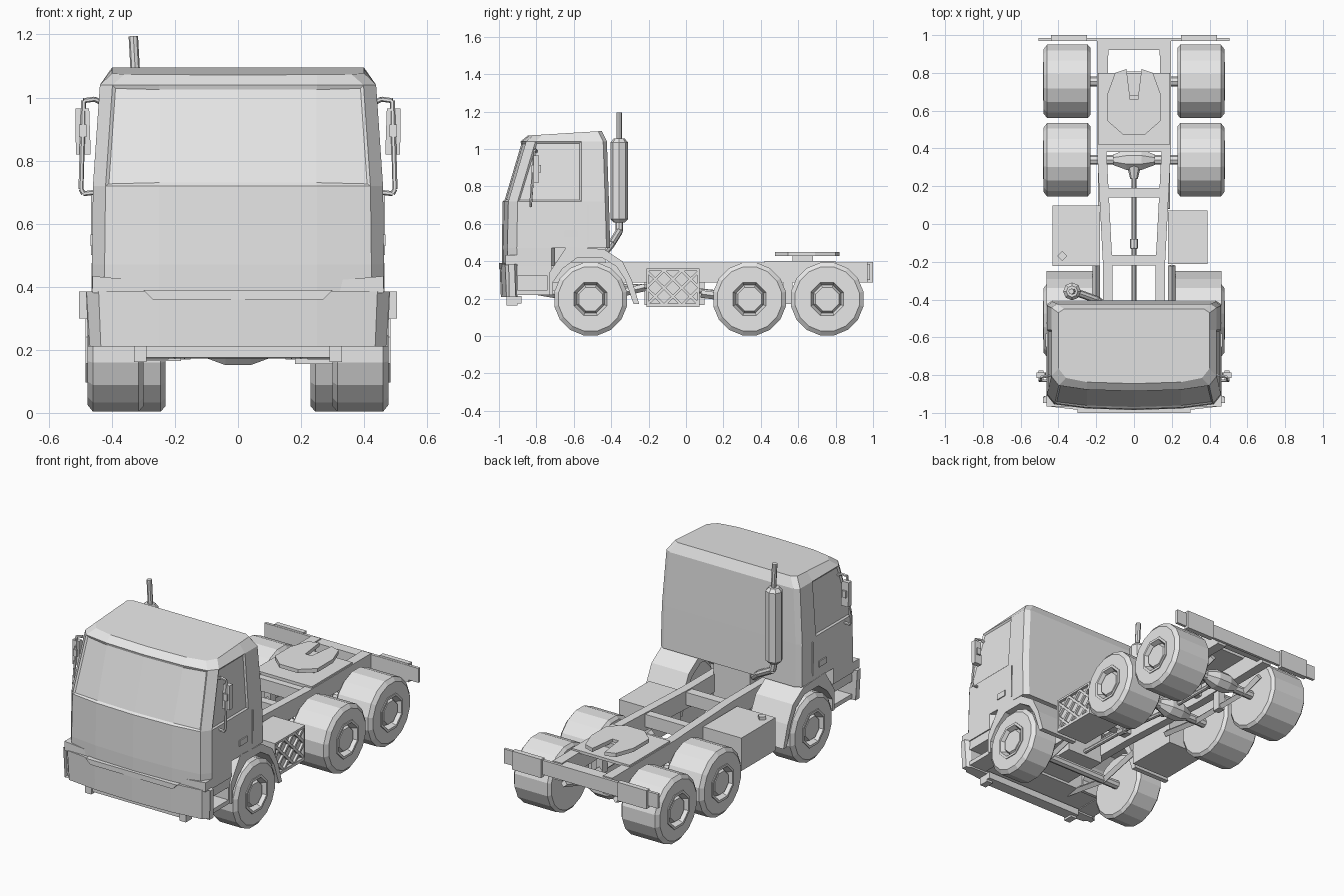
import bpy, bmesh, math
from mathutils import Vector, Matrix

cube = bpy.data.objects.get("Cube")
if cube:
    bpy.data.objects.remove(cube, do_unlink=True)

grey = bpy.data.materials.new("plain_grey")
grey.use_nodes = True
grey.diffuse_color = (0.8, 0.8, 0.8, 1)
grey.node_tree.nodes["Principled BSDF"].inputs["Base Color"].default_value = (0.8, 0.8, 0.8, 1)

SIDES = ((1, "left"), (-1, "right"))


def finish(name, bm):
    bmesh.ops.recalc_face_normals(bm, faces=bm.faces)
    mesh = bpy.data.meshes.new(name)
    bm.to_mesh(mesh)
    bm.free()
    mesh.materials.append(grey)
    ob = bpy.data.objects.new(name, mesh)
    bpy.context.scene.collection.objects.link(ob)
    return ob


def skin(rings, closed=True):
    """Join equal rings of points; cap both ends."""
    bm = bmesh.new()
    loops = [[bm.verts.new(p) for p in r] for r in rings]
    n = len(loops[0])
    grid = [[bm.faces.new((a[k], a[(k + 1) % n], b[(k + 1) % n], b[k])) for k in range(n)]
            for a, b in zip(loops, loops[1:])]
    bm.faces.new(loops[0])
    bm.faces.new(loops[-1])
    bmesh.ops.recalc_face_normals(bm, faces=bm.faces)
    return bm, grid


def prism(name, pts, axis, lo, hi):
    """Extrude a flat outline along one axis."""
    place = {"x": lambda p, t: (t, p[0], p[1]),
             "y": lambda p, t: (p[0], t, p[1]),
             "z": lambda p, t: (p[0], p[1], t)}[axis]
    return finish(name, skin([[place(p, t) for p in pts] for t in (lo, hi)])[0])


def box(name, x0, x1, y0, y1, z0, z1):
    return prism(name, [(x0, y0), (x1, y0), (x1, y1), (x0, y1)], "z", z0, z1)


def lathe(name, profile, centre, n, side=1):
    """Spin (x, radius) points around an x-parallel axis."""
    rings = []
    for x, r in profile:
        angles = [2 * math.pi * (k + 0.5) / n for k in range(n)]
        rings.append([(side * x, centre[0] + r * math.cos(a), centre[1] + r * math.sin(a))
                      for a in angles])
    return finish(name, skin(rings)[0])


def rod(name, path, r, n=8, r_end=None):
    """Straight tube pieces along a path."""
    bm = bmesh.new()
    for p, q in zip(path, path[1:]):
        p, q = Vector(p), Vector(q)
        d = q - p
        m = Matrix.Translation((p + q) / 2) @ d.to_track_quat("Z", "Y").to_matrix().to_4x4()
        bmesh.ops.create_cone(bm, cap_ends=True, segments=n, radius1=r,
                              radius2=r if r_end is None else r_end, depth=d.length, matrix=m)
    return finish(name, bm)


def cab_ring(w, front, rear, z0, z1=None, mid=None):
    """Plan outline with a bowed front; height runs from z0 at the front to z1 at the rear."""
    mid = (front + rear) / 2 if mid is None else mid
    half = [(0, front), (0.25, front + 0.008), (w - 0.04, front + 0.03), (w, front + 0.08),
            (w, mid), (w, rear - 0.02), (w - 0.03, rear)]
    ring = half + [(-x, y) for x, y in reversed(half[1:])]
    rise = 0 if z1 is None else z1 - z0
    return [(x, y, z0 + rise * (y - front) / (rear - front)) for x, y in ring]


# Cab shell with recessed windscreen and side windows
bm, grid = skin([cab_ring(0.463, -0.985, -0.405, 0.47, mid=-0.56),
                 cab_ring(0.46, -0.98, -0.412, 0.72, mid=-0.56),
                 cab_ring(0.438, -0.885, -0.423, 1.04, mid=-0.56),
                 cab_ring(0.40, -0.845, -0.45, 1.072, 1.096, mid=-0.56)])
band = grid[1]
for group in ([band[k] for k in (0, 1, 11, 12)], [band[3]], [band[9]]):
    bmesh.ops.inset_region(bm, faces=group, thickness=0.013, depth=-0.008)
finish("cab_shell", bm)

# Lower cab and bumper
finish("cab_lower", skin([cab_ring(0.462, -0.982, -0.70, 0.375),
                          cab_ring(0.463, -0.985, -0.70, 0.47)])[0])
finish("bumper", skin([cab_ring(0.475, -0.99, -0.90, 0.21),
                       cab_ring(0.482, -0.997, -0.90, 0.385)])[0])
prism("grille_lip", [(-0.30, 0.39), (-0.27, 0.36), (0.27, 0.36), (0.30, 0.39)], "y", -1.0, -0.95)
box("bumper_beam", -0.33, 0.33, -0.95, -0.88, 0.175, 0.215)
box("cab_floor", -0.35, 0.35, -0.94, -0.72, 0.225, 0.39)
box("engine", -0.12, 0.12, -0.86, -0.43, 0.24, 0.48)

# Front arch outline: outer edge, then inner edge back
arch = [(-0.73, 0.22), (-0.73, 0.34), (-0.64, 0.475), (-0.44, 0.465), (-0.34, 0.40),
        (-0.29, 0.30), (-0.25, 0.17), (-0.28, 0.17), (-0.325, 0.30), (-0.37, 0.37),
        (-0.45, 0.42), (-0.58, 0.42), (-0.66, 0.36), (-0.71, 0.29), (-0.71, 0.22)]
rail = [(0.135, 0.97), (0.195, 0.97), (0.195, 0.38), (0.165, -0.2), (0.165, -0.92),
        (0.115, -0.92), (0.115, -0.2), (0.145, 0.38)]

for s, tag in SIDES:
    # Bumper corners, steps and arches
    prism(tag + "_bumper_corner", [(s * 0.29, 0.38), (s * 0.33, 0.422), (s * 0.462, 0.434),
                                   (s * 0.462, 0.38)], "y", -0.965, -0.90)
    box(tag + "_step_panel", s * 0.34, s * 0.455, -0.93, -0.72, 0.32, 0.385)
    box(tag + "_step_tread", s * 0.34, s * 0.455, -0.93, -0.72, 0.22, 0.245)
    box(tag + "_step_post", s * 0.34, s * 0.455, -0.74, -0.72, 0.22, 0.385)
    box(tag + "_beam_bracket", s * 0.29, s * 0.33, -0.96, -0.90, 0.162, 0.22)
    prism(tag + "_front_fender", arch, "x", s * 0.22, s * 0.464)

    # Door seam and handle
    box(tag + "_door_seam", s * 0.455, s * 0.466, -0.528, -0.522, 0.5, 0.70)
    box(tag + "_door_handle", s * 0.455, s * 0.468, -0.65, -0.58, 0.53, 0.565)

    # Mirror on a tubular arm
    rod(tag + "_mirror_arm", [(s * 0.435, -0.80, 0.985), (s * 0.455, -0.805, 0.995),
                              (s * 0.49, -0.81, 0.99), (s * 0.498, -0.83, 0.71),
                              (s * 0.49, -0.83, 0.695), (s * 0.45, -0.83, 0.70)], 0.008, 6)
    prism(tag + "_mirror_head", [(s * 0.467, 0.82), (s * 0.514, 0.82), (s * 0.516, 0.965),
                                 (s * 0.472, 0.965)], "y", -0.815, -0.785)
    box(tag + "_mirror_clamp", s * 0.48, s * 0.505, -0.825, -0.775, 0.875, 0.915)

    # Chassis rail and springs
    prism(tag + "_chassis_rail", [(s * x, y) for x, y in rail], "z", 0.285, 0.392)
    rod(tag + "_rear_spring", [(s * 0.17, 0.08, 0.225), (s * 0.17, 0.34, 0.19),
                               (s * 0.17, 0.755, 0.19), (s * 0.17, 0.90, 0.235)], 0.02, 4)
    rod(tag + "_front_spring", [(s * 0.2, -0.86, 0.25), (s * 0.2, -0.51, 0.19),
                                (s * 0.2, -0.22, 0.26)], 0.02, 4)
    box(tag + "_spring_hanger", s * 0.15, s * 0.19, 0.52, 0.57, 0.17, 0.30)

    # Tail lamp plate
    box(tag + "_tail_lamp", s * 0.25, s * 0.44, 0.97, 1.0, 0.285, 0.395)

    # Wheels
    for y, inner, pos in ((-0.51, 0.30, "front"), (0.34, 0.23, "middle"), (0.755, 0.23, "rear")):
        lathe(f"{tag}_{pos}_tyre", [(inner, 0.10), (inner, 0.18), (inner + 0.015, 0.198),
                                    (0.46, 0.198), (0.478, 0.175), (0.478, 0.10), (0.44, 0.10)],
              (y, 0.198), 16, s)
        lathe(f"{tag}_{pos}_hub", [(0.43, 0.11), (0.483, 0.11), (0.483, 0.095), (0.45, 0.08),
                                   (0.472, 0.068), (0.472, 0.02)], (y, 0.198), 8, s)

# Chassis cross members and tail bar
for y0, y1 in ((0.92, 0.975), (0.38, 0.42), (0.14, 0.19), (-0.22, -0.165), (-0.90, -0.86)):
    box("cross_member", -0.16, 0.16, y0, y1, 0.31, 0.385)
box("tail_bar", -0.505, 0.505, 0.968, 0.985, 0.30, 0.385)

# Coupling plate with rear slot
box("coupling_base", -0.19, 0.19, 0.42, 0.80, 0.385, 0.402)
box("coupling_pedestal", -0.10, 0.10, 0.57, 0.68, 0.395, 0.432)
half = [(0.06, 0.475), (0.14, 0.545), (0.14, 0.69), (0.10, 0.80), (0.04, 0.82), (0.02, 0.66)]
prism("coupling_plate", half + [(-x, y) for x, y in reversed(half)], "z", 0.427, 0.449)

# Axles, differentials and drive shafts
for y in (-0.51, 0.34, 0.755):
    rod("axle", [(-0.44, y, 0.198), (0.44, y, 0.198)], 0.026)
for y in (0.34, 0.755):
    lathe("differential", [(-0.11, 0.03), (-0.04, 0.058), (0.04, 0.058), (0.11, 0.03)],
          (y, 0.205), 8)
    rod("differential_nose", [(0, y, 0.21), (0, y - 0.10, 0.22)], 0.045, 8, 0.02)
rod("drive_shaft", [(0, -0.45, 0.27), (0, -0.10, 0.26), (0, 0.28, 0.22)], 0.013)
rod("shaft_joint", [(0, -0.13, 0.262), (0, -0.08, 0.258)], 0.022)
rod("rear_drive_shaft", [(0, 0.36, 0.22), (0, 0.68, 0.215)], 0.013)

# Fuel tank
box("fuel_tank", -0.432, -0.18, -0.222, 0.098, 0.165, 0.36)
rod("fuel_cap", [(-0.38, -0.17, 0.355), (-0.38, -0.17, 0.378)], 0.026, 4)

# Battery box with lattice guard
Y0, Y1, Z0, Z1, X = -0.212, 0.072, 0.155, 0.36, 0.372
box("battery_box", 0.18, X, Y0, Y1, Z0, Z1)
for y0, y1, z0, z1 in ((Y0, Y1, Z0, Z0 + 0.018), (Y0, Y1, Z1 - 0.012, Z1),
                       (Y0, Y0 + 0.012, Z0, Z1), (Y1 - 0.012, Y1, Z0, Z1)):
    box("guard_frame", X, 0.39, y0, y1, z0, z1)
cell = (Y1 - Y0) / 3
for k in range(-1, 3):
    for flip in (1, -1):
        mid = (Y0 + Y1) / 2
        a, b = Y0 + k * cell, Y0 + (k + 2) * cell
        za, zb = Z0 + 0.01, Z1 - 0.01
        lo, hi = max(a, Y0), min(b, Y1)
        slope = (zb - za) / (b - a)
        zl, zh = za + (lo - a) * slope, za + (hi - a) * slope
        pts = [(lo, zl - 0.01), (hi, zh - 0.01), (hi, zh + 0.01), (lo, zl + 0.01)]
        prism("guard_bar", [(mid + flip * (y - mid), z) for y, z in pts], "x", X, 0.386)

# Exhaust stack
ex, ey = -0.328, -0.357
rod("muffler", [(ex, ey, 0.625), (ex, ey, 1.035)], 0.047)
rod("muffler_top", [(ex, ey, 1.035), (ex, ey, 1.055)], 0.047, 8, 0.03)
rod("muffler_base", [(ex, ey, 0.625), (ex, ey, 0.608)], 0.047, 8, 0.03)
rod("exhaust_tip", [(ex + 0.004, ey, 1.05), (ex - 0.004, ey, 1.195)], 0.015)
rod("exhaust_pipe", [(ex, ey, 0.61), (ex + 0.01, ey, 0.56), (-0.2, -0.40, 0.49),
                     (-0.14, -0.44, 0.44)], 0.02)
